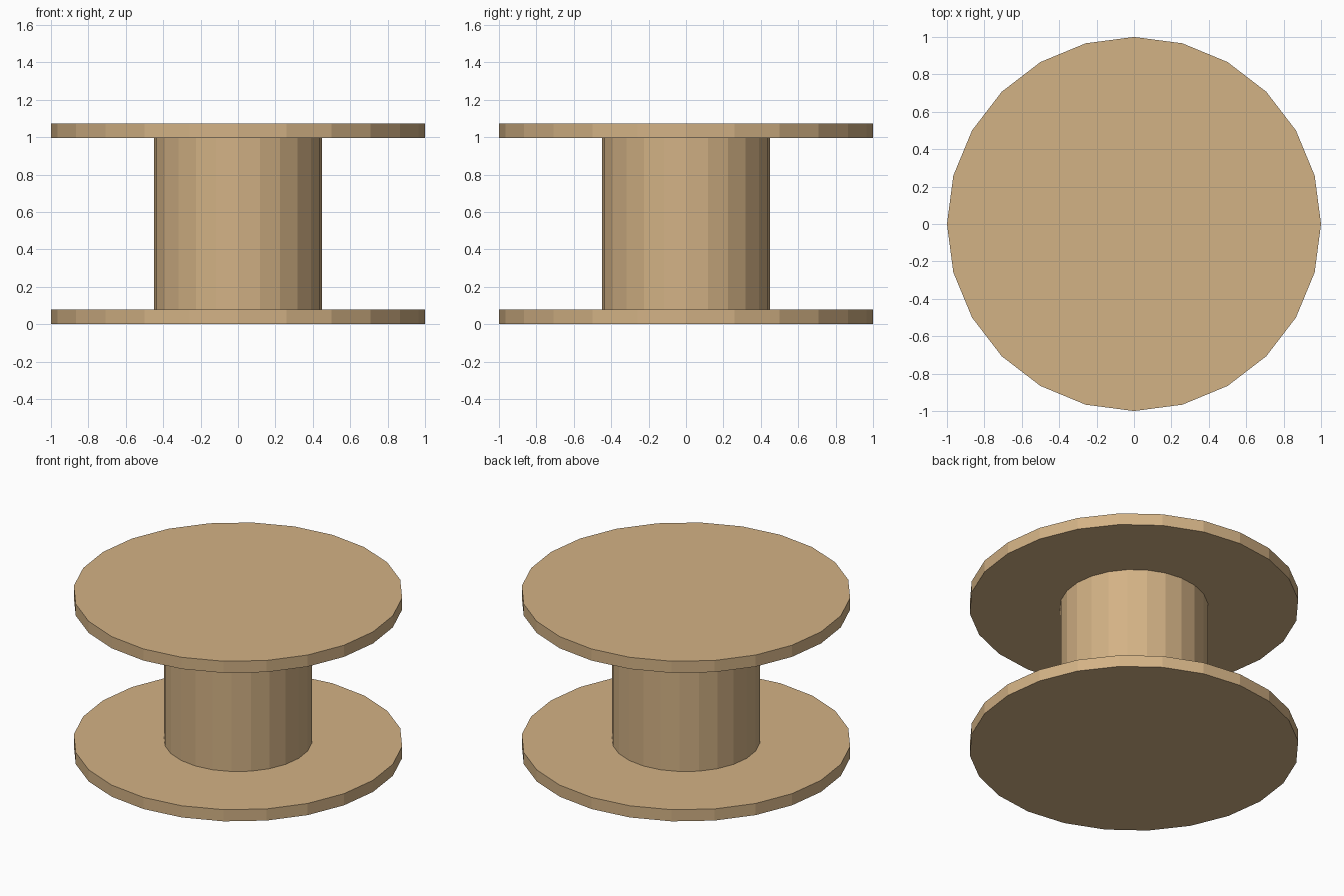
import bpy

cube = bpy.data.objects.get("Cube")
if cube:
    bpy.data.objects.remove(cube, do_unlink=True)

SIDES = 24
HEIGHT = 1.072
FLANGE_THICKNESS = 0.078

# Plain wood colour
wood = bpy.data.materials.new("light_wood")
wood.use_nodes = True
colour = (0.65, 0.445, 0.235, 1)
wood.diffuse_color = colour
wood.node_tree.nodes["Principled BSDF"].inputs["Base Color"].default_value = colour


def cylinder(name, radius, bottom, top):
    """Flat-shaded upright cylinder between two heights."""
    bpy.ops.mesh.primitive_cylinder_add(
        vertices=SIDES, radius=radius, depth=top - bottom,
        location=(0, 0, (bottom + top) / 2))
    part = bpy.context.object
    part.name = name
    part.data.name = name
    part.data.materials.append(wood)
    return part


# Two wide flanges joined by a narrower core
cylinder("bottom_flange", 1, 0, FLANGE_THICKNESS)
cylinder("core", 0.45, FLANGE_THICKNESS, HEIGHT - FLANGE_THICKNESS)
cylinder("top_flange", 1, HEIGHT - FLANGE_THICKNESS, HEIGHT)
